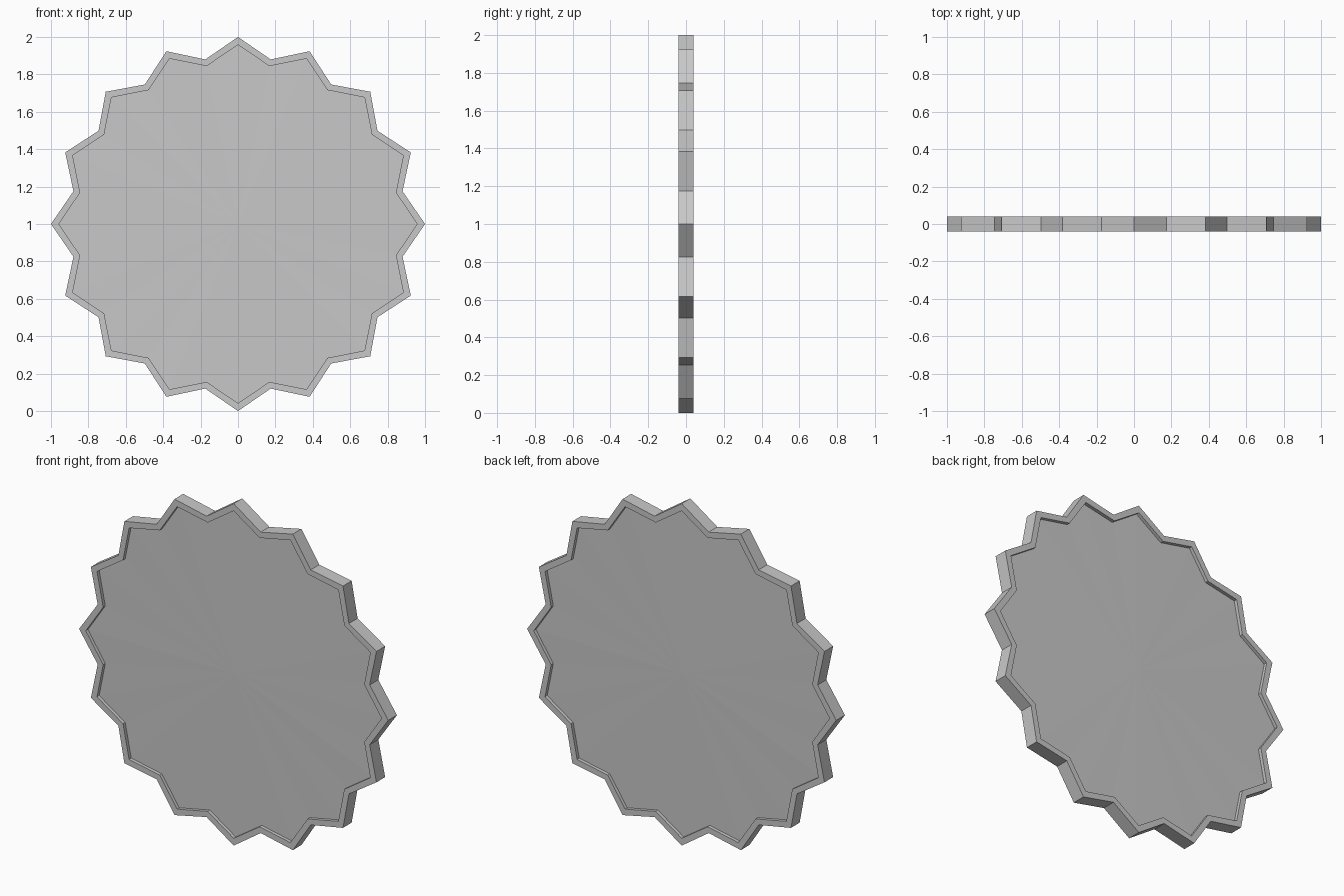
import bpy
import bmesh
from math import sin, cos, pi

POINTS = 16
HALF_DEPTH = 0.04     # rim half thickness
PANEL_EDGE = 0.02     # panel half thickness beside the rim
PANEL_CENTRE = 0.028  # panel half thickness in the middle

cube = bpy.data.objects.get("Cube")
if cube:
    bpy.data.objects.remove(cube, do_unlink=True)

grey = bpy.data.materials.new("plain grey")
grey.use_nodes = True
grey.diffuse_color = (0.58, 0.58, 0.58, 1)
grey.node_tree.nodes["Principled BSDF"].inputs["Base Color"].default_value = grey.diffuse_color


def star_loop(bm, tip, valley, y):
    """Ring of vertices alternating between tips and valleys."""
    loop = []
    for i in range(POINTS * 2):
        r = valley if i % 2 else tip
        a = pi * i / POINTS
        loop.append(bm.verts.new((r * sin(a), y, 1 + r * cos(a))))
    return loop


def bridge(bm, a, b):
    for i in range(len(a)):
        j = (i + 1) % len(a)
        bm.faces.new((a[i], a[j], b[j], b[i]))


def finish(bm, name):
    bmesh.ops.recalc_face_normals(bm, faces=bm.faces)
    mesh = bpy.data.meshes.new(name)
    bm.to_mesh(mesh)
    bm.free()
    mesh.materials.append(grey)
    obj = bpy.data.objects.new(name, mesh)
    bpy.context.collection.objects.link(obj)


# Raised zigzag rim
bm = bmesh.new()
loops = [star_loop(bm, 1.0, 0.897, -HALF_DEPTH),
         star_loop(bm, 1.0, 0.897, HALF_DEPTH),
         star_loop(bm, 0.957, 0.861, HALF_DEPTH),
         star_loop(bm, 0.957, 0.861, -HALF_DEPTH)]
for k in range(4):
    bridge(bm, loops[k], loops[(k + 1) % 4])
finish(bm, "rim")

# Recessed faceted panel, the same on both sides
bm = bmesh.new()
sides = []
for s in (-1, 1):
    loop = star_loop(bm, 0.957, 0.861, s * PANEL_EDGE)
    centre = bm.verts.new((0, s * PANEL_CENTRE, 1))
    for i in range(len(loop)):
        bm.faces.new((loop[i], loop[(i + 1) % len(loop)], centre))
    sides.append(loop)
bridge(bm, *sides)
finish(bm, "panel")
